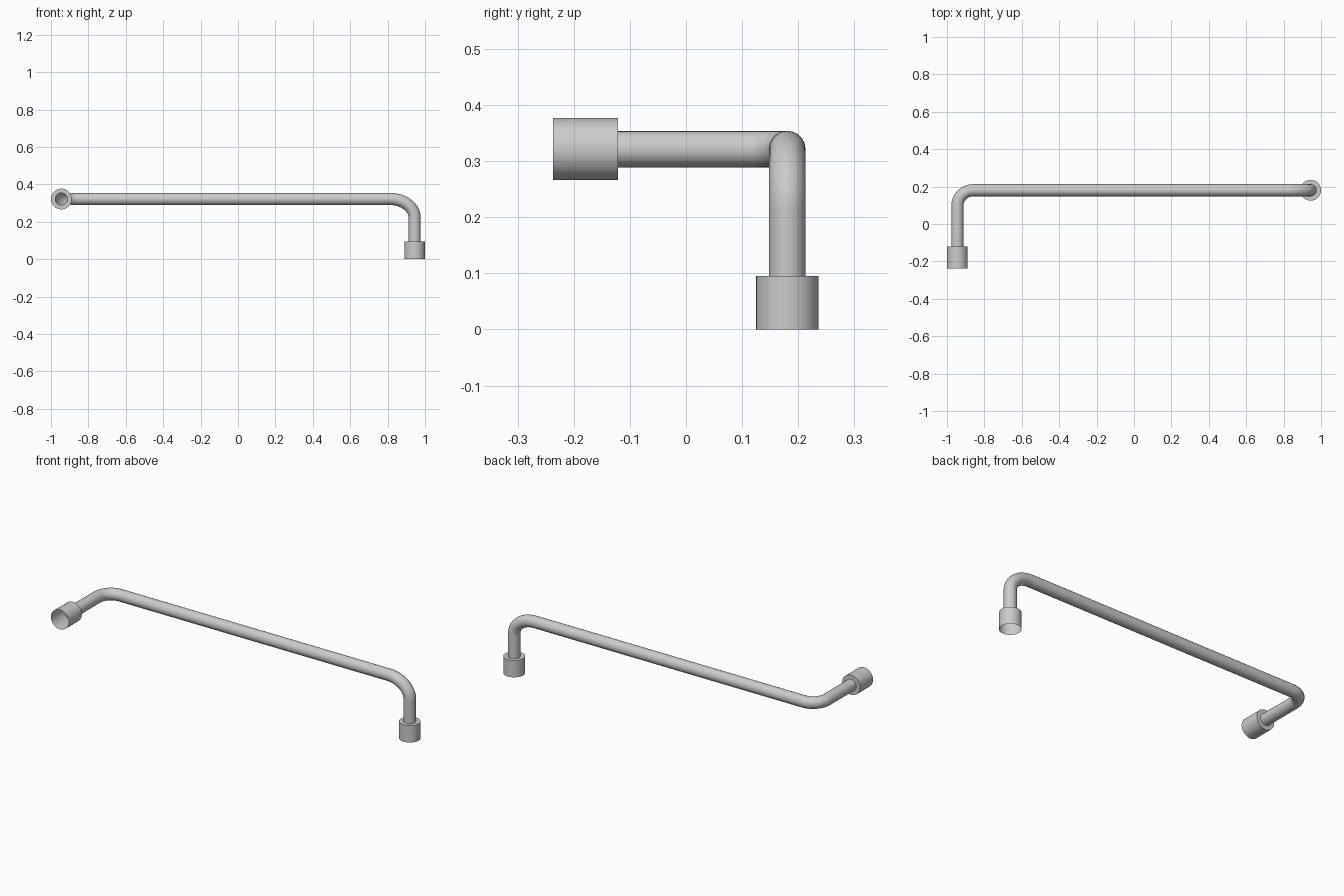
import bpy, bmesh, math
from mathutils import Matrix, Vector

if "Cube" in bpy.data.objects:
    bpy.data.objects.remove(bpy.data.objects["Cube"])

R_PIPE, R_SOCKET = 0.0325, 0.0555
X, Y, Z = 0.9445, 0.1805, 0.3215
K = 0.5523  # quarter-ellipse handle factor


def smooth(obj):
    bpy.ops.object.select_all(action='DESELECT')
    obj.select_set(True)
    bpy.context.view_layer.objects.active = obj
    bpy.ops.object.shade_smooth_by_angle(angle=math.radians(35))


def socket(name, length, matrix):
    """Open thin shell: step face around the pipe, then an outer wall."""
    bm = bmesh.new()
    profile = [(R_PIPE, length), (R_SOCKET, length), (R_SOCKET, 0)]
    verts = [bm.verts.new((r, 0, z)) for r, z in profile]
    edges = [bm.edges.new(p) for p in zip(verts, verts[1:])]
    bmesh.ops.spin(bm, geom=verts + edges, cent=(0, 0, 0), axis=(0, 0, 1),
                   angle=math.tau, steps=48)
    bmesh.ops.remove_doubles(bm, verts=bm.verts, dist=1e-5)
    bmesh.ops.recalc_face_normals(bm, faces=bm.faces)
    if sum(f.normal.dot(f.calc_center_median() * Vector((1, 1, 0))) for f in bm.faces) < 0:
        bmesh.ops.reverse_faces(bm, faces=bm.faces)
    bm.transform(matrix)
    mesh = bpy.data.meshes.new(name)
    bm.to_mesh(mesh)
    bm.free()
    obj = bpy.data.objects.new(name, mesh)
    bpy.context.collection.objects.link(obj)
    smooth(obj)


# Hollow bent pipe: horizontal bend on the left, downward bend on the right
corner_l, corner_r = Vector((-X, Y, Z)), Vector((X, Y, Z))
path = [Vector((-X, -0.121, Z)),
        Vector((-X, Y - 0.085, Z)), Vector((-X + 0.085, Y, Z)),
        Vector((X - 0.13, Y, Z)), Vector((X, Y, Z - 0.10)),
        Vector((X, Y, 0.095))]
curve = bpy.data.curves.new("bent_pipe", 'CURVE')
curve.dimensions = '3D'
curve.bevel_depth = R_PIPE
curve.bevel_resolution = 8
curve.resolution_u = 16
spline = curve.splines.new('BEZIER')
spline.bezier_points.add(len(path) - 1)
bends = {1: corner_l, 2: corner_l, 3: corner_r, 4: corner_r}
for i, (bp, p) in enumerate(zip(spline.bezier_points, path)):
    bp.handle_left_type = bp.handle_right_type = 'FREE'
    prev, nxt = path[max(i - 1, 0)], path[min(i + 1, len(path) - 1)]
    bp.co = p
    bp.handle_left = p.lerp(prev, 1 / 3)
    bp.handle_right = p.lerp(nxt, 1 / 3)
    if i in (1, 3):
        bp.handle_right = p.lerp(bends[i], K)
    if i in (2, 4):
        bp.handle_left = p.lerp(bends[i], K)
pipe = bpy.data.objects.new("bent_pipe", curve)
bpy.context.collection.objects.link(pipe)
pipe.select_set(True)
bpy.context.view_layer.objects.active = pipe
bpy.ops.object.convert(target='MESH')
smooth(bpy.context.view_layer.objects.active)

# End sockets: one opening downward, one opening to the front
socket("lower_socket", 0.095, Matrix.Translation((X, Y, 0)))
socket("front_socket", 0.116,
       Matrix.Translation((-X, -0.237, Z)) @ Matrix.Rotation(-math.pi / 2, 4, 'X'))
